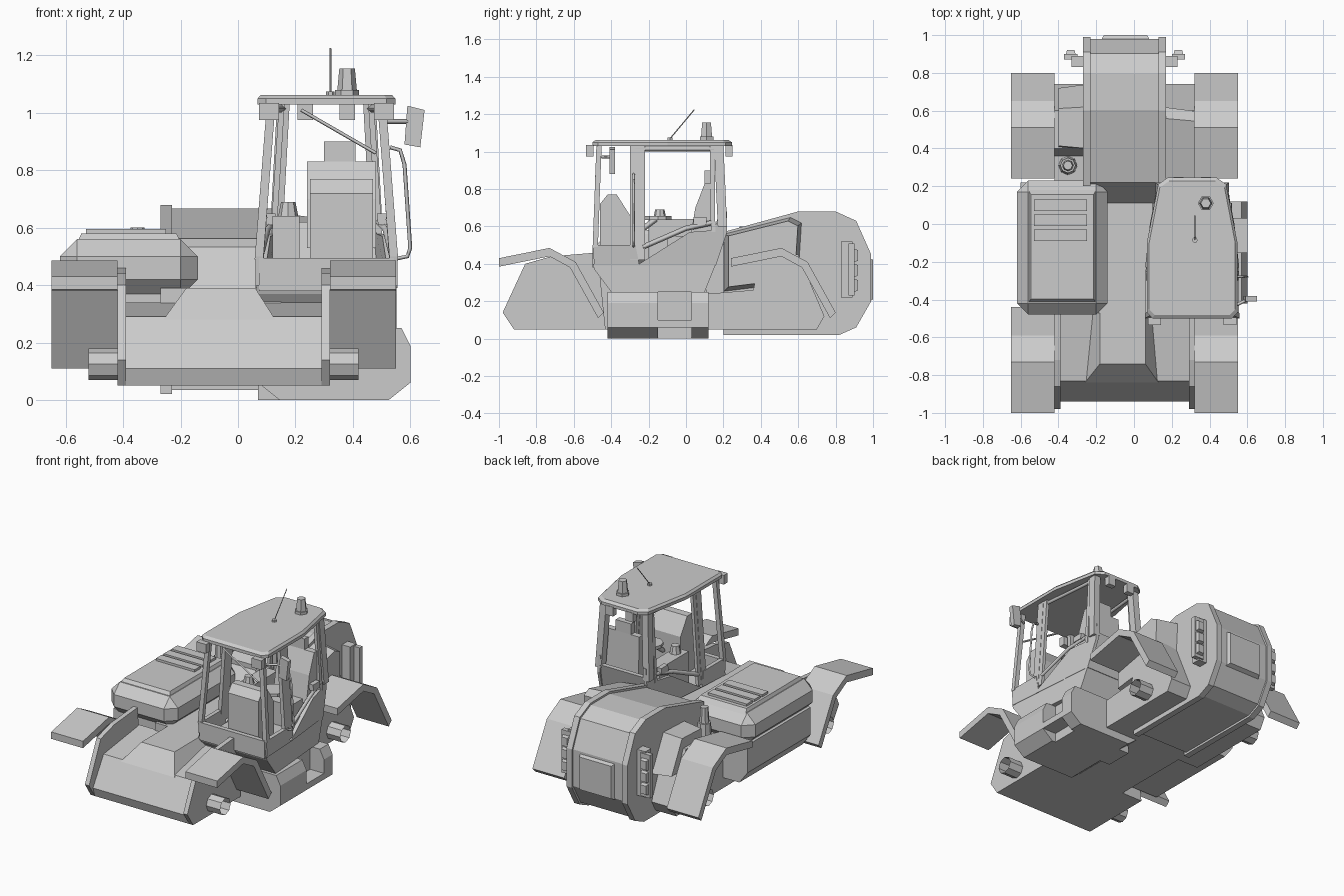
import bpy, bmesh, math

if "Cube" in bpy.data.objects:
    bpy.data.objects.remove(bpy.data.objects["Cube"])

COLOUR = (.6, .6, .6, 1)
GREY = bpy.data.materials.new("plain_grey")
GREY.use_nodes = True
GREY.diffuse_color = COLOUR
GREY.node_tree.nodes["Principled BSDF"].inputs["Base Color"].default_value = COLOUR


def add_object(name, data):
    data.materials.append(GREY)
    ob = bpy.data.objects.new(name, data)
    bpy.context.collection.objects.link(ob)
    return ob


def place(axis, along, point):
    """Put a profile point into space at a distance along the axis."""
    a, b = point
    return {"x": (along, a, b), "y": (a, along, b), "z": (a, b, along)}[axis]


def prism(name, axis, start, stop, profile, end_profile=None, caps=True):
    """Extrude a profile along an axis, optionally to a different end profile."""
    bm = bmesh.new()
    lower = [bm.verts.new(place(axis, start, p)) for p in profile]
    upper = [bm.verts.new(place(axis, stop, p)) for p in (end_profile or profile)]
    for i in range(len(profile)):
        bm.faces.new((lower[i - 1], lower[i], upper[i], upper[i - 1]))
    if caps:
        bm.faces.new(lower)
        bm.faces.new(upper)
    bmesh.ops.recalc_face_normals(bm, faces=bm.faces)
    mesh = bpy.data.meshes.new(name)
    bm.to_mesh(mesh)
    bm.free()
    return add_object(name, mesh)


def rect(left, right, bottom, top):
    return [(left, bottom), (right, bottom), (right, top), (left, top)]


def box(name, x, y, z):
    return prism(name, "z", z[0], z[1], rect(*x, *y))


def chamfer(ob, width):
    mod = ob.modifiers.new("chamfer", "BEVEL")
    mod.width = width
    mod.segments = 1
    return ob


def shrink(profile, factor):
    cx = sum(p[0] for p in profile) / len(profile)
    cy = sum(p[1] for p in profile) / len(profile)
    return [(cx + (a - cx) * factor, cy + (b - cy) * factor) for a, b in profile]


def both_sides(middle, half_profile):
    """Complete a half profile by mirroring it about a middle line."""
    right = [(middle + a, b) for a, b in half_profile]
    left = [(middle - a, b) for a, b in reversed(half_profile)]
    return right + left


def ring(cx, cy, radius, sides):
    angles = [math.tau * i / sides for i in range(sides)]
    return [(cx + radius * math.cos(t), cy + radius * math.sin(t)) for t in angles]


def post(name, foot, head, width, depth):
    """Leaning pillar with a level foot and head."""
    def section(p):
        return rect(p[0] - width, p[0] + width, p[1] - depth, p[1] + depth)
    prism(name, "z", foot[2], head[2], section(foot), section(head))


def rod(name, points, radius):
    curve = bpy.data.curves.new(name, "CURVE")
    curve.dimensions = "3D"
    curve.bevel_depth = radius
    curve.bevel_resolution = 0
    curve.use_fill_caps = True
    spline = curve.splines.new("POLY")
    spline.points.add(len(points) - 1)
    for target, point in zip(spline.points, points):
        target.co = (*point, 1)
    add_object(name, curve)


# Front body: sloping nose, raised ridge and side plates
BODY_LEFT, BODY_RIGHT, BODY_MID = -.42, .32, -.05
prism("front_body", "x", BODY_LEFT, BODY_RIGHT, [(-.92, .05), (-.94, .11), (-.83, .29), (-.46, .34), (-.43, .05)])
prism("front_ridge", "z", .28, .39, rect(-.26, .13, -.84, -.45), rect(-.18, .06, -.74, -.45))
plate = [(-.92, .05), (-.98, .14), (-.86, .4), (-.72, .44), (-.48, .46), (-.44, .05)]
for edge, inward in ((BODY_LEFT, .03), (BODY_RIGHT, -.03)):
    prism("front_side_plate", "x", edge, edge + inward, plate)

# Central spine and rear chassis
box("spine", (-.27, .15), (-.47, .2), (.05, .39))
prism("rear_chassis", "x", BODY_LEFT, BODY_RIGHT,
      [(.1, .05), (.12, .24), (.36, .26), (.4, .45), (.6, .45), (.74, .12), (.7, .05)])

# Rear body between two flanges
flange = [(.2, .02), (.2, .57), (.6, .68), (.8, .68), (.91, .63), (.99, .45), (.99, .2), (.91, .06), (.82, .02)]
for x in (-.27, .13):
    prism("rear_flange", "x", x, x + .04, flange)
prism("rear_body", "x", -.25, .15, shrink(flange, .96))
prism("rear_body_front", "x", -.26, .16, [(.1, .05), (.11, .39), (.25, .57), (.3, .05)])
panel = rect(-.18, .09, .19, .44)
prism("rear_panel", "y", .96, 1, panel, shrink(panel, .85))
cover = [(.2, .25), (.2, .56), (.56, .65), (.62, .62), (.6, .3)]
prism("rear_side_cover", "x", .15, .32, cover, shrink(cover, .88))
block = [(.38, .3), (.4, .52), (.62, .53), (.74, .3)]
prism("rear_side_block", "x", -.25, -.4, block, shrink(block, .9))

# Rear lamp bars
for side in (-1, 1):
    def across(near, far):
        return sorted(BODY_MID + side * d for d in (near, far))
    box("lamp_bracket", across(.2, .28), (.83, .89), (.22, .52))
    box("lamp_bar", across(.25, .32), (.87, .9), (.23, .51))
    for i in range(3):
        low = .25 + i * .08
        lamp = rect(*across(.26, .31), low, low + .07)
        prism("rear_lamp", "y", .9, .92, lamp, shrink(lamp, .8))

# Fenders and hollow axle stubs
for axle in (-.73, .51):
    arch = [(axle - .27, .43), (axle, .485), (axle + .14, .41), (axle + .29, .14)]
    underside = [(y, z - .045) for y, z in arch[:2]] + [(y - .03, z - .03) for y, z in arch[2:]]
    fender = arch + underside[::-1]
    prism("right_fender", "x", -.65, -.42, fender)
    prism("left_fender", "x", .32, .55, fender)
    hub = ring(axle, .125, .055, 8)
    prism("right_axle_stub", "x", -.52, -.4, hub, caps=False)
    prism("left_axle_stub", "x", .3, .42, hub, caps=False)

# Engine hood with skirt, louvres and exhaust
prism("engine_skirt", "y", -.43, .22, [(-.54, .12), (-.2, .12), (-.16, .38), (-.6, .38), (-.6, .2)])
chamfer(box("engine_hood", (-.62, -.14), (-.48, .23), (.36, .56)), .06)
hood_lid = rect(-.56, -.2, -.42, .18)
prism("engine_hood_lid", "z", .55, .58, hood_lid, shrink(hood_lid, .92))
for i in range(3):
    y = -.09 + i * .08
    box("louvre", (-.53, -.25), (y, y + .06), (.56, .595))
for name, bottom, top, radius in (("exhaust_base", .25, .5, .05), ("exhaust_pipe", .5, .6, .03)):
    prism(name, "z", bottom, top, ring(-.35, .31, radius, 8), ring(-.35, .31, radius * .8, 8))

# Step box beside the spine, with a recessed middle
step = both_sides(.335, [(.19, 0), (.265, .06), (.265, .19), (.235, .25)])
prism("step_box_front", "y", -.42, -.15, step)
prism("step_box_rear", "y", .03, .12, step)
box("step_recess", (.07, .5), (-.15, .03), (0, .25))
box("step_tread", (.48, .6), (-.15, .03), (.06, .1))

# Cab outline: leans in upwards and narrows towards the rear
CAB = .308
ROOF = 1.035


def cab_half_width(y, z):
    return (.235 - .08 * max(0, z - .5)) * (1 - .8 * max(0, y + .1))


def on_side(side, y, z):
    return (CAB + side * cab_half_width(y, z), y, z)


def fit_to_cab(ob):
    for v in ob.data.vertices:
        v.co.x = CAB + (v.co.x - CAB) * cab_half_width(v.co.y, v.co.z)
    return ob


# Cab tub, walls and pillars
fit_to_cab(prism("cab_tub", "x", CAB - 1.04, CAB + 1.04, [(-.5, .4), (-.49, .37), (-.4, .25), (.1, .25), (.16, .4)]))
fit_to_cab(prism("cab_front_wall", "x", CAB - 1, CAB + 1, rect(-.5, -.47, .38, .495)))
fit_to_cab(prism("cab_rear_wall", "x", CAB - 1, CAB + 1, [(.13, .39), (.19, .62), (.22, .62), (.16, .39)]))
wall = [(-.49, .39), (-.5, .5), (-.27, .5), (-.25, .4), (.02, .57), (.15, .58), (.18, .68), (.22, .68),
        (.22, .57), (.16, .39)]
for side in (-1, 1):
    fit_to_cab(prism("cab_side_wall", "x", CAB + side * .94, CAB + side * 1.05, wall))
    post("front_pillar", on_side(side, -.485, .49), on_side(side, -.465, ROOF), .015, .014)
    post("middle_pillar", on_side(side, -.275, .42), on_side(side, -.275, ROOF), .012, .025)
    post("door_front_edge", on_side(side, -.235, .42), on_side(side, -.235, ROOF), .01, .015)
    post("door_rear_edge", on_side(side, .145, .57), on_side(side, .14, ROOF), .01, .012)
    post("rear_pillar", on_side(side, .195, .6), on_side(side, .175, ROOF), .022, .025)
    rod("window_sill", [on_side(side, -.23, .49), on_side(side, 0, .59), on_side(side, .14, .62)], .014)
    rod("door_top_edge", [on_side(side, -.27, 1.015), on_side(side, .15, 1.015)], .014)
    post("door_handle", on_side(side, .075, .61), on_side(side, .075, .65), .015, .035)
    # Work lamps under the roof
    post("front_work_lamp", (CAB + side * .2, -.515, .975), (CAB + side * .2, -.515, ROOF), .035, .02)
    post("rear_work_lamp", (CAB + side * .073, .23, .975), (CAB + side * .073, .23, ROOF), .027, .018)

# Roof, beacon and aerial
roof = both_sides(CAB, [(.21, -.5), (.24, -.47), (.24, -.1), (.18, .21), (.13, .245)])
prism("roof", "z", 1.03, 1.05, roof)
prism("roof_crown", "z", 1.05, 1.063, roof, shrink(roof, .95))
prism("beacon_base", "z", 1.06, 1.08, ring(.38, .11, .042, 6))
prism("beacon", "z", 1.08, 1.155, ring(.38, .11, .034, 6), ring(.38, .11, .027, 6))
prism("aerial_base", "z", 1.06, 1.075, ring(.322, -.085, .015, 6))
rod("aerial", [(.322, -.085, 1.07), (.322, .045, 1.225)], .003)

# Seat, dashboard, console and controls
box("seat_base", (.27, .45), (-.1, .1), (.39, .55))
prism("seat_back", "x", .24, .48, [(.02, .53), (.05, .7), (.1, .83), (.14, .83), (.15, .53)])
box("headrest", (.3, .41), (.1, .14), (.83, .9))
prism("dashboard", "x", .25, .47, [(-.46, .4), (-.46, .72), (-.42, .77), (-.37, .77), (-.3, .66), (-.3, .4)])
box("side_console", (.12, .215), (-.2, .1), (.39, .64))
prism("joystick", "z", .64, .69, ring(.175, -.14, .035, 8), ring(.175, -.14, .025, 8))
rod("steering_column", [(.36, -.28, .55), (.36, -.16, .64)], .015)
prism("steering_wheel", "z", .635, .655, ring(.36, -.15, .075, 10))
rod("wiper", [(.22, -.47, 1.01), (.48, -.48, .86)], .006)

# Mirror and handrail
rod("mirror_arm", [(.5, -.45, .97), (.6, -.4, .97)], .008)
prism("mirror", "y", -.41, -.38, [(.58, .89), (.635, .88), (.65, 1.01), (.59, 1.025)])
rail = [(.53, .88), (.565, .87), (.58, .82), (.6, .53), (.59, .5), (.54, .49)]
rod("handrail", [place("y", -.28, p) for p in rail], .007)
